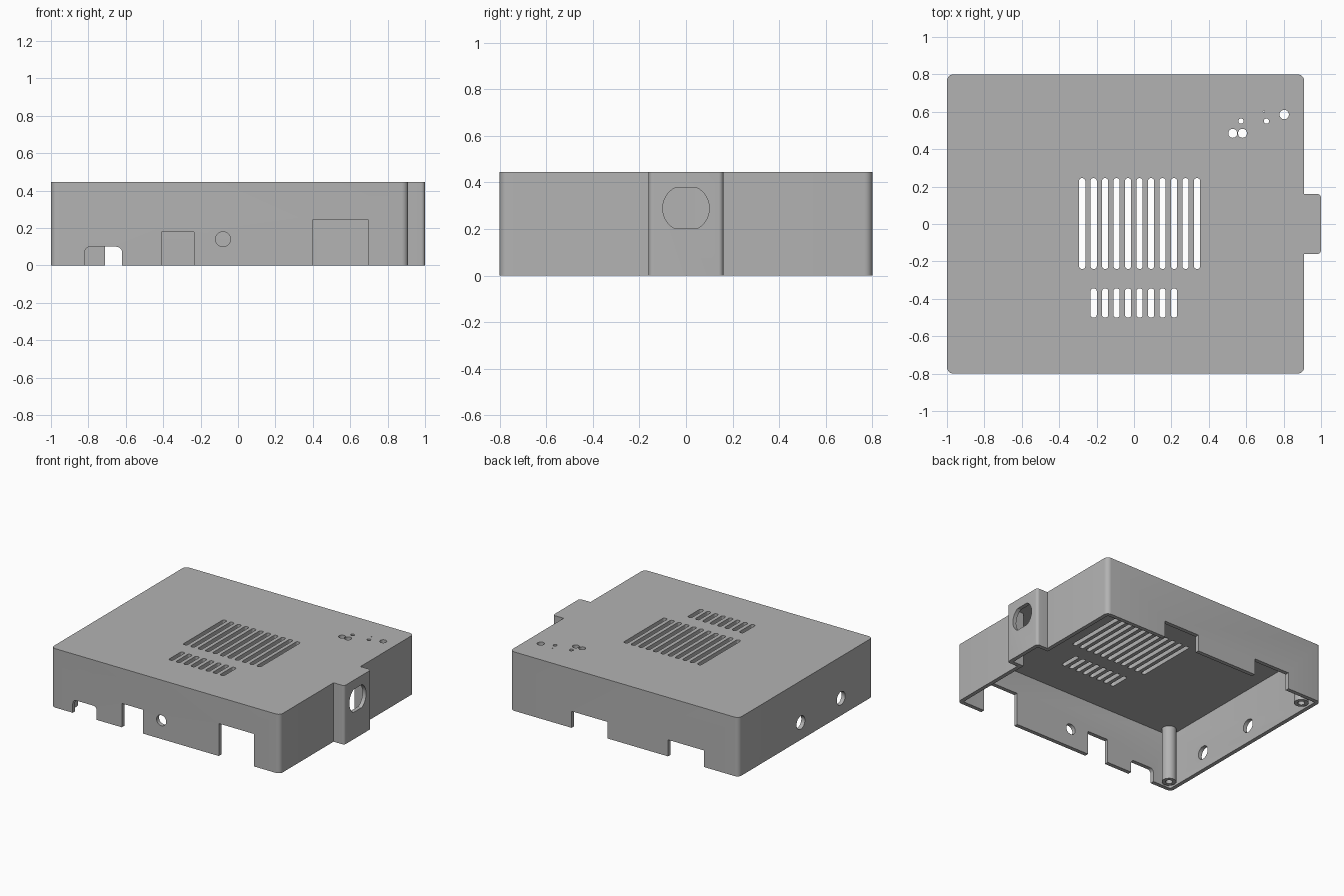
import bpy, bmesh, math

cube = bpy.data.objects.get("Cube")
if cube:
    bpy.data.objects.remove(cube, do_unlink=True)

HEIGHT, WALL = 0.445, 0.03

grey = bpy.data.materials.new("case grey")
grey.use_nodes = True
colour = (0.45, 0.45, 0.45, 1)
grey.diffuse_color = colour
grey.node_tree.nodes["Principled BSDF"].inputs["Base Color"].default_value = colour

AXES = {"x": lambda u, v, w: (w, u, v),
        "y": lambda u, v, w: (u, w, v),
        "z": lambda u, v, w: (u, v, w)}


def rect(u0, u1, v0, v1, r=0, seg=6):
    """Rectangle outline with rounded corners."""
    if not r:
        return [(u0, v0), (u1, v0), (u1, v1), (u0, v1)]
    corners = [(u1 - r, v1 - r), (u0 + r, v1 - r), (u0 + r, v0 + r), (u1 - r, v0 + r)]
    pts = []
    for q, (cu, cv) in enumerate(corners):
        for i in range(seg + 1):
            a = math.pi / 2 * (q + i / seg)
            pts.append((cu + r * math.cos(a), cv + r * math.sin(a)))
    return pts


def circle(u, v, r, n=32):
    return [(u + r * math.cos(math.tau * i / n), v + r * math.sin(math.tau * i / n))
            for i in range(n)]


def prism(bm, outline, axis, lo, hi):
    """Extrude an outline along an axis."""
    place = AXES[axis]
    ends = [[bm.verts.new(place(u, v, w)) for u, v in outline] for w in (lo, hi)]
    bm.faces.new(ends[0])
    bm.faces.new(ends[1])
    n = len(outline)
    for i in range(n):
        j = (i + 1) % n
        bm.faces.new((ends[0][i], ends[0][j], ends[1][j], ends[1][i]))


def make(name, prisms):
    bm = bmesh.new()
    for p in prisms:
        prism(bm, *p)
    bmesh.ops.recalc_face_normals(bm, faces=bm.faces)
    mesh = bpy.data.meshes.new(name)
    bm.to_mesh(mesh)
    bm.free()
    mesh.materials.append(grey)
    obj = bpy.data.objects.new(name, mesh)
    bpy.context.collection.objects.link(obj)
    return obj


def combine(obj, operation, prisms):
    """Apply a boolean with a temporary tool solid."""
    tool = make("tool", prisms)
    tool.hide_render = True
    mod = obj.modifiers.new("boolean", "BOOLEAN")
    mod.operation, mod.object, mod.solver = operation, tool, "EXACT"
    bpy.context.view_layer.update()
    graph = bpy.context.evaluated_depsgraph_get()
    mesh = bpy.data.meshes.new_from_object(obj.evaluated_get(graph))
    obj.modifiers.clear()
    obj.data = mesh
    bpy.data.objects.remove(tool, do_unlink=True)


def smooth(obj):
    bpy.ops.object.select_all(action="DESELECT")
    obj.select_set(True)
    bpy.context.view_layer.objects.active = obj
    bpy.ops.object.shade_smooth_by_angle(angle=math.radians(30))


# Case body with the raised housing on its side, hollow and open below
case = make("case_shell", [(rect(-1, 0.91, -0.8, 0.8, 0.035), "z", 0, HEIGHT)])
combine(case, "UNION", [(rect(0.8, 1, -0.16, 0.16, 0.02), "z", 0, HEIGHT)])
combine(case, "DIFFERENCE",
        [(rect(-1 + WALL, 0.91 - WALL, -0.8 + WALL, 0.8 - WALL, 0.01), "z", -0.1, HEIGHT - WALL)])
combine(case, "DIFFERENCE",
        [(rect(0.8, 1 - WALL, -0.16 + WALL, 0.16 - WALL), "z", -0.1, HEIGHT - WALL)])

openings = []

# Vent slots in the top
TOP = ("z", HEIGHT - 0.1, HEIGHT + 0.1)
PITCH, FIRST, HALF = 0.0614, -0.277, 0.0165
for i in range(11):
    x = FIRST + PITCH * i
    openings.append((rect(x - HALF, x + HALF, -0.24, 0.245, 0.014), *TOP))
    if 1 <= i <= 8:
        openings.append((rect(x - HALF, x + HALF, -0.5, -0.345, 0.014), *TOP))

# Indicator and button holes in the top
for x, y, r in [(0.528, 0.485, 0.024), (0.58, 0.485, 0.024), (0.572, 0.55, 0.014),
                (0.708, 0.55, 0.014), (0.803, 0.585, 0.025), (0.695, 0.6, 0.004)]:
    openings.append((circle(x, y, r), *TOP))

# Front connector openings
FRONT = ("y", -0.9, -0.7)
openings += [(rect(-0.82, -0.62, -0.1, 0.1, 0.03), *FRONT),
             (rect(-0.41, -0.235, -0.1, 0.18), *FRONT),
             (rect(0.4, 0.695, -0.1, 0.245), *FRONT),
             (circle(-0.08, 0.14, 0.04), *FRONT)]

# Back connector openings
for x in (-0.71, 0.095):
    openings.append((rect(x, x + 0.3, -0.1, 0.125), "y", 0.7, 0.9))

# Round holes in the right wall
for y in (0.06, -0.42):
    openings.append((circle(y, 0.13, 0.05), "x", -1.1, -0.9))

# Flat-sided round hole in the housing
flat_round = [(u, min(max(v, 0.203), 0.375)) for u, v in circle(0, 0.289, 0.1, 48)]
clean = [p for i, p in enumerate(flat_round)
         if not (p[1] == flat_round[i - 1][1] == flat_round[(i + 1) % 48][1])]
openings.append((clean, "x", 0.95, 1.1))

combine(case, "DIFFERENCE", openings)
smooth(case)

# Screw posts in the two right corners
for side, y in (("front", -0.705), ("back", 0.705)):
    post = make(side + "_screw_post", [(circle(-0.905, y, 0.05), "z", 0, HEIGHT - WALL + 0.005)])
    combine(post, "DIFFERENCE", [(circle(-0.905, y, 0.024), "z", -0.1, 0.25)])
    smooth(post)
